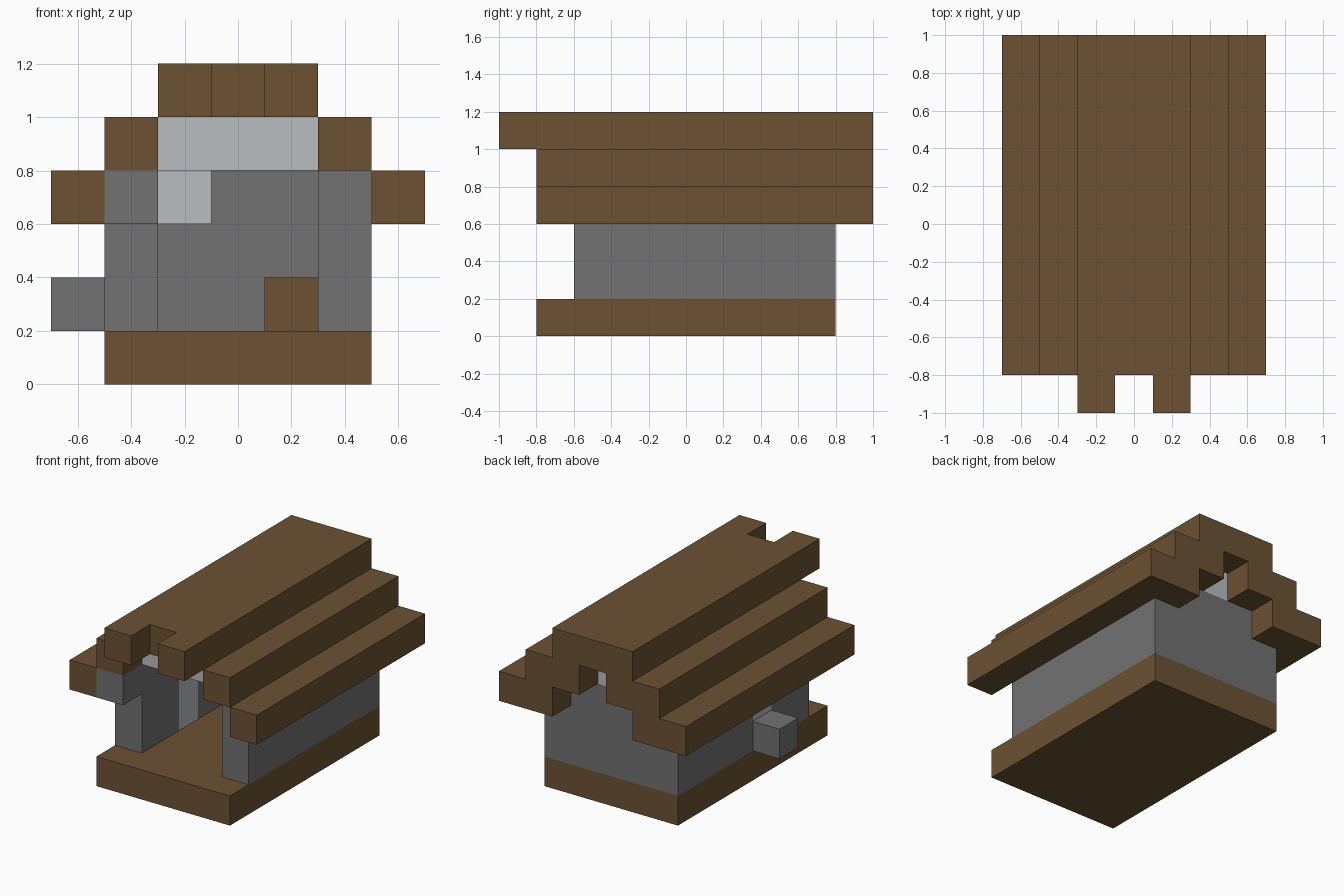
import bpy
import bmesh

old = bpy.data.objects.get("Cube")
if old:
    bpy.data.objects.remove(old, do_unlink=True)


def material(name, r, g, b):
    mat = bpy.data.materials.new(name)
    mat.use_nodes = True
    mat.diffuse_color = (r, g, b, 1)
    mat.node_tree.nodes["Principled BSDF"].inputs["Base Color"].default_value = (r, g, b, 1)
    return mat


WOOD = material("brown_wood", 0.150, 0.085, 0.033)
STONE = material("grey_stone", 0.168, 0.168, 0.168)
PALE = material("pale_stone", 0.49, 0.51, 0.53)


def block(name, mat, x, y, z, mirrored=False):
    """Box between (low, high) pairs, optionally repeated on the other side of x = 0."""
    bm = bmesh.new()
    bmesh.ops.create_cube(bm, size=1)
    for v in bm.verts:
        v.co = [pair[0] if c < 0 else pair[1] for c, pair in zip(v.co, (x, y, z))]
    mesh = bpy.data.meshes.new(name)
    bm.to_mesh(mesh)
    bm.free()
    mesh.materials.append(mat)
    obj = bpy.data.objects.new(name, mesh)
    bpy.context.collection.objects.link(obj)
    if mirrored:
        obj.modifiers.new("Mirror", 'MIRROR').use_mirror_merge = False
    return obj


# Floor slab
block("floor", WOOD, (-0.5, 0.5), (-0.8, 0.8), (0, 0.2))

# Walls: the right one is split by a pale hearth column
block("left_wall", STONE, (0.3, 0.5), (-0.6, 0.8), (0.2, 0.8))
block("right_wall_front", STONE, (-0.5, -0.3), (-0.6, -0.2), (0.2, 0.8))
block("right_wall_back", STONE, (-0.5, -0.3), (0, 0.8), (0.2, 0.8))
block("back_wall", STONE, (-0.3, 0.3), (0.6, 0.8), (0.2, 0.8))
block("front_bracket", STONE, (-0.5, -0.3), (-0.8, -0.6), (0.6, 0.8))

# Hearth and attic
block("hearth_column", PALE, (-0.5, -0.3), (-0.2, 0), (0.2, 0.8))
block("hearth_hood", PALE, (-0.3, -0.1), (-0.2, 0), (0.6, 0.8))
block("hearth_back", STONE, (-0.7, -0.5), (-0.2, 0), (0.2, 0.4))
block("attic", PALE, (-0.3, 0.3), (-0.6, 0.8), (0.8, 1.0))

# Chest inside
block("chest", WOOD, (0.1, 0.3), (0.4, 0.6), (0.2, 0.4))

# Stepped roof with a notched ridge at the front
block("roof_eaves", WOOD, (0.5, 0.7), (-0.8, 1), (0.6, 0.8), True)
block("roof_steps", WOOD, (0.3, 0.5), (-0.8, 1), (0.8, 1.0), True)
block("roof_ridge", WOOD, (-0.3, 0.3), (-0.8, 1), (1.0, 1.2))
block("ridge_horns", WOOD, (0.1, 0.3), (-1, -0.8), (1.0, 1.2), True)

# Inner trim under the back overhang
block("back_trim_low", WOOD, (0.3, 0.5), (0.8, 1), (0.6, 0.8), True)
block("back_trim_high", WOOD, (0.1, 0.3), (0.8, 1), (0.8, 1.0), True)
